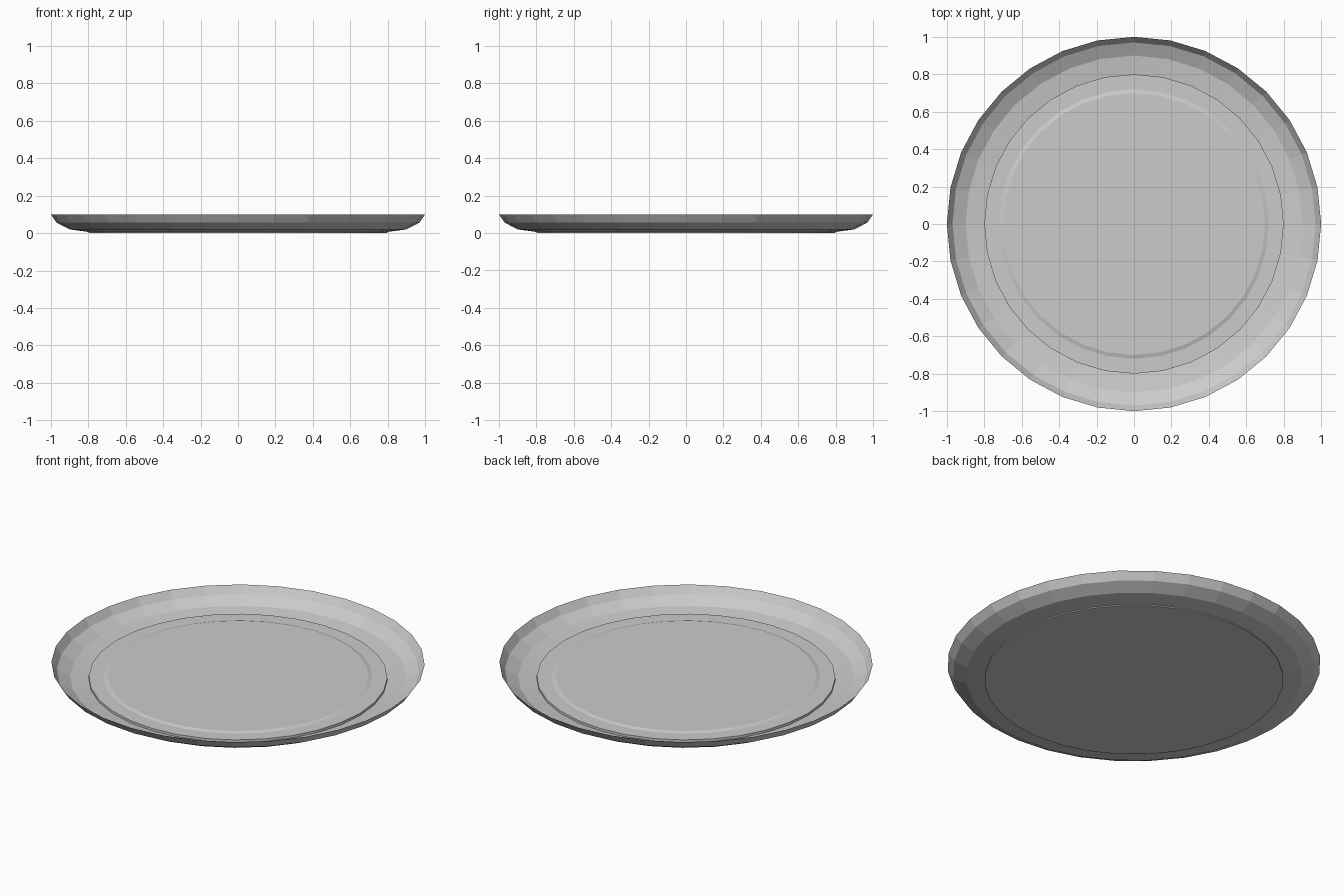
import bpy, bmesh
from math import cos, sin, pi

if "Cube" in bpy.data.objects:
    bpy.data.objects.remove(bpy.data.objects["Cube"])

SIDES = 32


def lathe(name, profile, cap_start=False, cap_end=False):
    """Revolve (radius, z) points around z as flat-faced rings."""
    bm = bmesh.new()
    rings = []
    for r, z in profile:
        rings.append([bm.verts.new((r * cos(2 * pi * i / SIDES),
                                    r * sin(2 * pi * i / SIDES), z))
                      for i in range(SIDES)])
    for a, b in zip(rings, rings[1:]):
        for i in range(SIDES):
            j = (i + 1) % SIDES
            bm.faces.new((a[i], a[j], b[j], b[i]))
    if cap_start:
        bm.faces.new(rings[0][::-1])
    if cap_end:
        bm.faces.new(rings[-1])
    mesh = bpy.data.meshes.new(name)
    bm.to_mesh(mesh)
    bm.free()
    obj = bpy.data.objects.new(name, mesh)
    bpy.context.collection.objects.link(obj)
    return obj


# Thin flared rim of the dish
lathe("plate_rim", [(0.80, 0.006), (0.90, 0.02), (0.97, 0.056), (1.0, 0.10)])

# Base disc with a slightly raised centre
lathe("plate_base", [(0.80, 0.0), (0.80, 0.02), (0.72, 0.02), (0.70, 0.026)],
      cap_start=True, cap_end=True)
